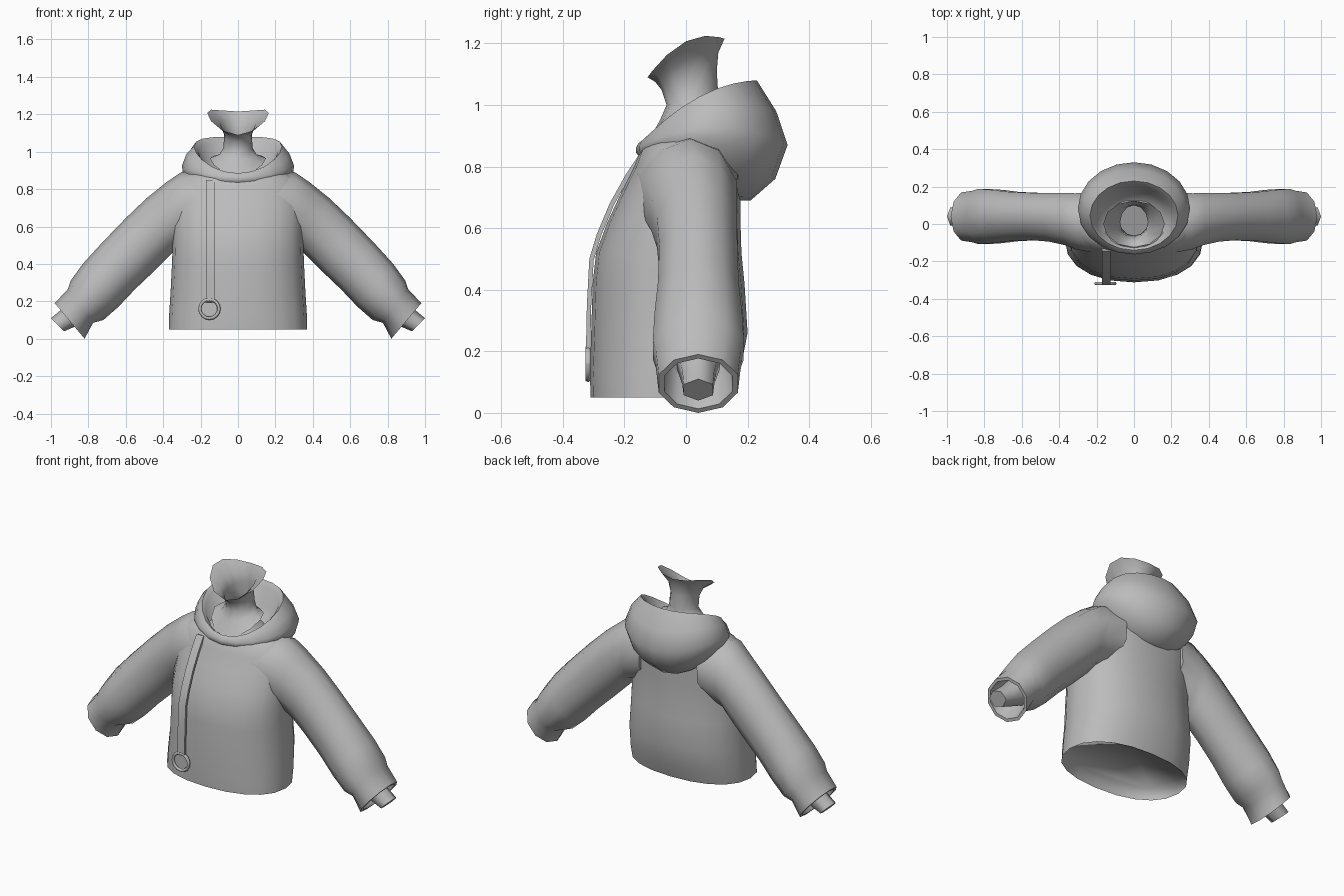
import bpy, bmesh
from math import sin, cos, pi, radians
from mathutils import Vector

if "Cube" in bpy.data.objects:
    bpy.data.objects.remove(bpy.data.objects["Cube"], do_unlink=True)

grey = bpy.data.materials.new("plain grey")
grey.use_nodes = True
colour = (0.5, 0.5, 0.5, 1)
grey.diffuse_color = colour
grey.node_tree.nodes["Principled BSDF"].inputs["Base Color"].default_value = colour


def loft(name, rings, cap_start=False, cap_end=False, mirror=False, sharp=50):
    """Skin a list of equal-length closed rings into one object."""
    bm = bmesh.new()
    loops = [[bm.verts.new(p) for p in ring] for ring in rings]
    for a, b in zip(loops, loops[1:]):
        for i in range(len(a)):
            j = (i + 1) % len(a)
            bm.faces.new((a[i], a[j], b[j], b[i]))
    if cap_start:
        bm.faces.new(loops[0][::-1])
    if cap_end:
        bm.faces.new(loops[-1])
    bmesh.ops.recalc_face_normals(bm, faces=bm.faces)
    mesh = bpy.data.meshes.new(name)
    bm.to_mesh(mesh)
    bm.free()
    mesh.materials.append(grey)
    mesh.shade_smooth()
    mesh.set_sharp_from_angle(angle=radians(sharp))
    obj = bpy.data.objects.new(name, mesh)
    bpy.context.collection.objects.link(obj)
    if mirror:
        mod = obj.modifiers.new("both sides", 'MIRROR')
        mod.use_mirror_merge = False
    return obj


def soft_power(v, power):
    return abs(v) ** power * (1 if v >= 0 else -1)


def saddle_ring(half_x, front, side_z, back, count=16, power=1.0):
    """Ring through a front (y, z), two sides and a back (y, z)."""
    (fy, fz), (by, bz) = front, back
    ring = []
    for i in range(count):
        t = 2 * pi * i / count
        s, c = soft_power(sin(t), power), soft_power(cos(t), power)
        z = side_z + (bz - fz) / 2 * s + ((fz + bz) / 2 - side_z) * s * s
        ring.append((half_x * c, (fy + by) / 2 + (by - fy) / 2 * s, z))
    return ring


def limb_ring(upper, lower, half_y, y=0.04, scale=1.0, count=10):
    """Ring spanning an upper and a lower (x, z) outline point."""
    u, l = Vector((upper[0], y, upper[1])), Vector((lower[0], y, lower[1]))
    mid, arm = (u + l) / 2, (u - l) / 2 * scale
    depth = Vector((0, half_y * scale, 0))
    return [mid + arm * cos(2 * pi * i / count) + depth * sin(2 * pi * i / count)
            for i in range(count)]


# Torso: height, half width, front, back; the floor slopes up inside the front hem
torso = [
    (.05, .37, -.31, .15), (.13, .368, -.312, .175), (.26, .36, -.308, .2),
    (.42, .352, -.303, .19), (.52, .35, -.292, .18), (.62, .35, -.255, .177),
    (.72, .35, -.208, .177), (.8, .345, -.168, .175), (.86, .315, -.145, .155),
    (.895, .23, -.11, .12),
]
floor = saddle_ring(.362, (-.302, .13), .0925, (.143, .055), 20, .88)
loft("torso", [floor] + [saddle_ring(w, (f, z), z, (b, z), 20, .88)
                         for z, w, f, b in torso],
     cap_start=True, cap_end=True, sharp=100)

# Sleeves: upper outline, lower outline, half depth, middle y
sleeve = [
    ((.18, .9), (.2, .54), .172, .005), ((.305, .89), (.315, .495), .158, .014),
    ((.385, .835), (.345, .465), .146, .026), ((.49, .75), (.385, .425), .137, .036),
    ((.6, .645), (.45, .36), .133), ((.73, .51), (.55, .265), .138),
    ((.83, .4), (.64, .17), .15), ((.895, .31), (.72, .1), .155),
    ((.91, .265), (.775, .085), .145), ((.98, .19), (.82, .0), .135),
]
rings = [limb_ring(*s) for s in sleeve]
rings += [limb_ring(*sleeve[-1], scale=.86), limb_ring(*sleeve[-2], scale=.75),
          limb_ring(*sleeve[-3], scale=.5)]
loft("sleeves", rings, mirror=True, cap_start=True, cap_end=True)

# Wrists poking out of the cuffs
wrist = [((.87, .24), (.77, .11), .08), ((.94, .16), (.86, .07), .06),
         ((1.0, .11), (.93, .04), .055)]
loft("wrists", [limb_ring(*w, count=6) for w in wrist],
     cap_start=True, cap_end=True, mirror=True, sharp=70)

# Hood: half width, front, side height, back; outside first, then the lining
hood = [
    (.25, (-.13, .81), .83, (.14, .69)), (.275, (-.15, .83), .855, (.21, .69)),
    (.295, (-.162, .845), .89, (.29, .76)), (.3, (-.163, .86), .925, (.33, .87)),
    (.275, (-.155, .875), .99, (.293, .98)), (.235, (-.14, .885), 1.028, (.23, 1.08)),
    (.212, (-.125, .875), 1.0, (.205, 1.055)), (.19, (-.11, .86), .93, (.18, .95)),
    (.13, (-.08, .85), .88, (.11, .87)),
]
loft("hood", [saddle_ring(*h, count=20) for h in hood], cap_end=True, sharp=60)

# Neck with its pointed collar base and flared, open top
neck = [
    (.15, (-.13, .87), .965, (.12, .965)), (.1, (-.085, .95), .985, (.107, .985)),
    (.078, (-.063, 1.0), 1.02, (.105, 1.03)), (.074, (-.08, 1.05), 1.09, (.1, 1.11)),
    (.095, (-.1, 1.075), 1.15, (.105, 1.17)), (.165, (-.125, 1.09), 1.207, (.125, 1.215)),
]
loft("neck", [saddle_ring(*n, count=12) for n in neck], cap_start=True, sharp=80)

# Pull strap hanging clear of the front
path = [(-.145, .85), (-.198, .77), (-.248, .68), (-.29, .58), (-.314, .5),
        (-.322, .35), (-.325, .2)]
left, right = -.125, -.172
loft("pull_strap", [[(left, y, z), (right, y, z), (right, y + .014, z - .005),
                     (left, y + .014, z - .005)] for y, z in path],
     cap_start=True, cap_end=True, sharp=40)

# Ring at the end of the strap
centre = Vector((-.153, -.318, .16))
hoop = []
for i in range(17):
    a = 2 * pi * i / 16
    out = Vector((cos(a), 0, sin(a)))
    hoop.append([centre + out * (.051 + .009 * cos(b)) + Vector((0, .01 * sin(b), 0))
                 for b in (2 * pi * k / 6 for k in range(6))])
loft("pull_ring", hoop, sharp=70)
